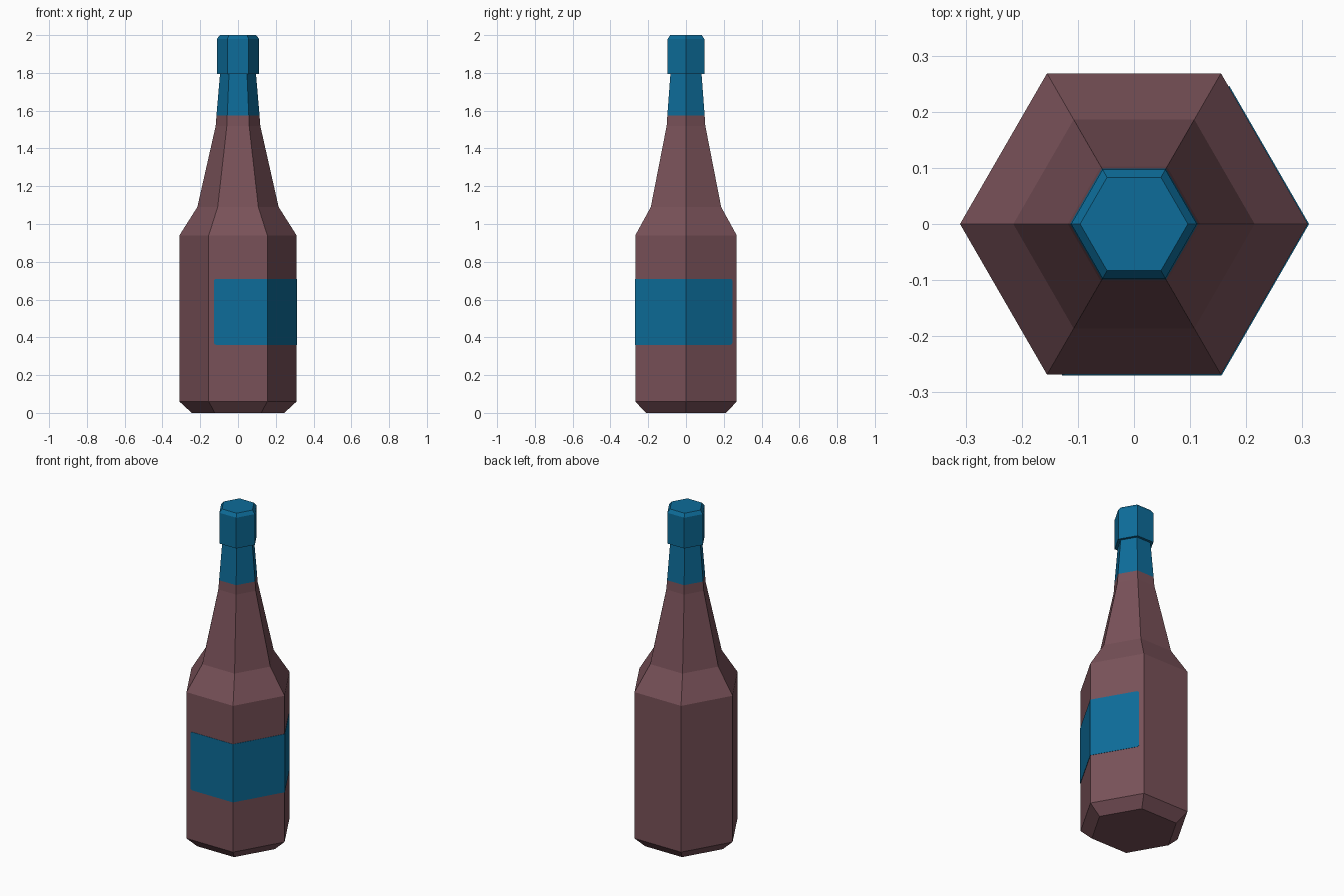
import bpy, bmesh, math

if "Cube" in bpy.data.objects:
    bpy.data.objects.remove(bpy.data.objects["Cube"])

SIDES = 6


def material(name, rgb):
    m = bpy.data.materials.new(name)
    m.diffuse_color = (*rgb, 1.0)
    m.use_nodes = True
    m.node_tree.nodes["Principled BSDF"].inputs["Base Color"].default_value = m.diffuse_color
    return m


glass = material("brown_glass", (0.19, 0.083, 0.099))
blue = material("blue_foil", (0.004, 0.15, 0.32))


def finish(name, bm, mats):
    me = bpy.data.meshes.new(name)
    bm.to_mesh(me)
    bm.free()
    for m in mats:
        me.materials.append(m)
    ob = bpy.data.objects.new(name, me)
    bpy.context.collection.objects.link(ob)
    return ob


def corner(i, r):
    a = math.tau * (i % SIDES) / SIDES
    return r * math.cos(a), r * math.sin(a)


def lathe(name, profile, mats, foil_from=None):
    """Stack hexagonal rings of (radius, z) into a closed solid."""
    bm = bmesh.new()
    rings = [[bm.verts.new((*corner(i, r), z)) for i in range(SIDES)] for r, z in profile]
    for lo, hi in zip(rings, rings[1:]):
        for i in range(SIDES):
            j = (i + 1) % SIDES
            bm.faces.new((lo[i], lo[j], hi[j], hi[i]))
    bm.faces.new(rings[0][::-1])
    bm.faces.new(rings[-1])
    if foil_from is not None:
        for f in bm.faces:
            f.material_index = int(f.calc_center_median().z > foil_from)
    return finish(name, bm, mats)


# Bottle body, with the foil colour on the top of the neck
lathe("bottle", [(0.245, 0), (0.31, 0.06), (0.31, 0.94), (0.215, 1.09),
                 (0.118, 1.52), (0.114, 1.575), (0.095, 1.797)],
      [glass, blue], foil_from=1.575)

# Cap
lathe("cap", [(0.112, 1.795), (0.112, 1.98), (0.096, 2.0)], [blue])

# Label: thin plate wrapped round the front and the two right-hand sides.
# Each column is (position counted in hexagon sides, corner inset in z).
columns = [(4.09, 0.012), (4.10, 0.004), (4.13, 0), (5, 0), (6, 0),
           (6.87, 0), (6.90, 0.004), (6.91, 0.012)]
bm = bmesh.new()
strip = []
for t, inset in columns:
    i = int(t)
    (x0, y0), (x1, y1) = corner(i, 0.312), corner(i + 1, 0.312)
    k = t - i
    x, y = x0 + (x1 - x0) * k, y0 + (y1 - y0) * k
    strip.append([bm.verts.new((x, y, z)) for z in (0.36 + inset, 0.71 - inset)])
for a, b in zip(strip, strip[1:]):
    bm.faces.new((a[0], b[0], b[1], a[1]))
label = finish("label", bm, [blue])
solid = label.modifiers.new("thickness", 'SOLIDIFY')
solid.thickness = 0.003
solid.offset = -1
solid.use_even_offset = True
